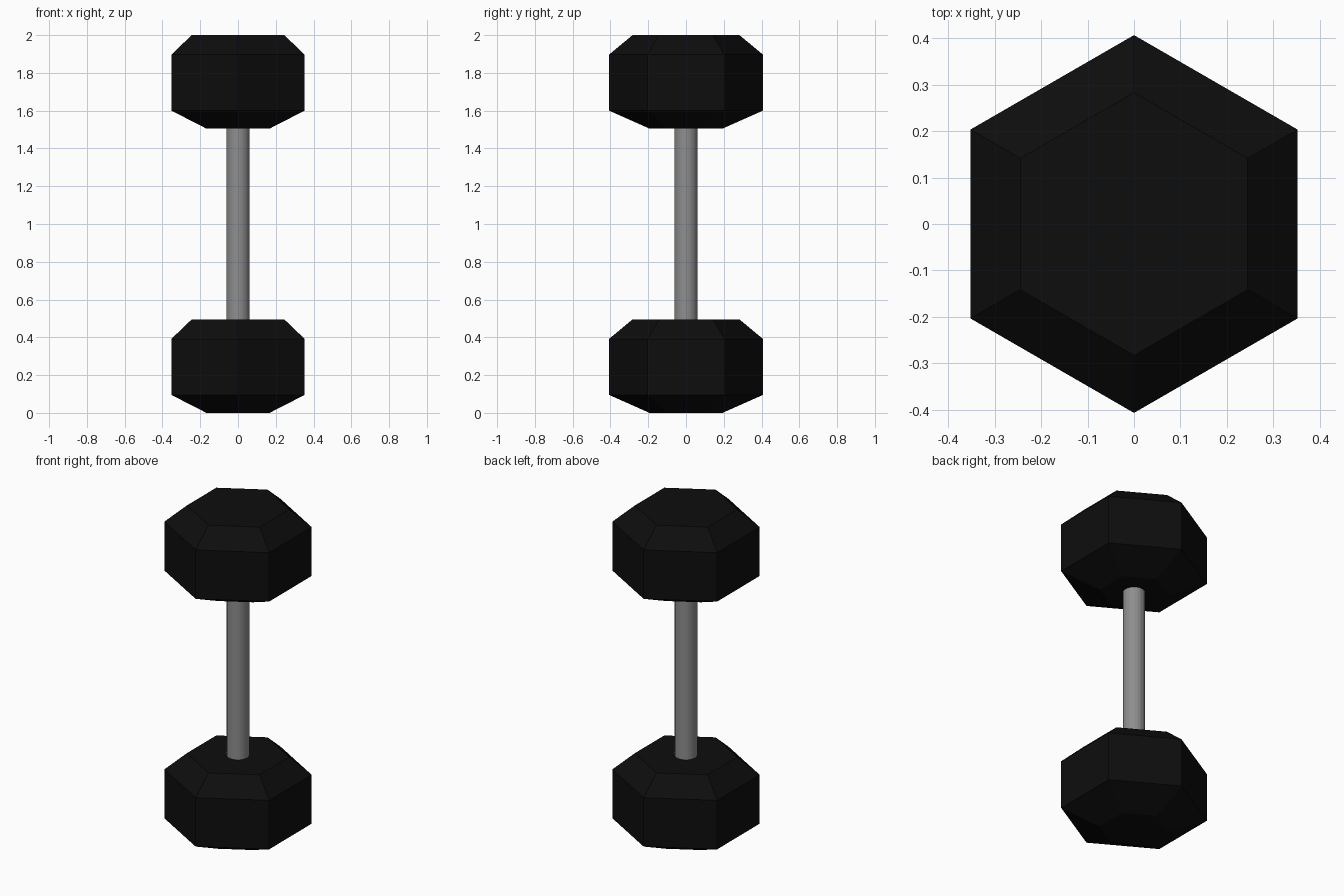
import bpy
import bmesh
from math import cos, sin, pi

if "Cube" in bpy.data.objects:
    bpy.data.objects.remove(bpy.data.objects["Cube"], do_unlink=True)


def make_material(name, value):
    mat = bpy.data.materials.new(name)
    mat.use_nodes = True
    colour = (value, value, value, 1)
    mat.diffuse_color = colour
    mat.node_tree.nodes["Principled BSDF"].inputs["Base Color"].default_value = colour
    return mat


def lathe(name, profile, sides, base, mat):
    """Stack of regular polygon rings given as (radius, height), capped at both ends."""
    bm = bmesh.new()
    rings = []
    for radius, z in profile:
        angles = [pi / 2 + 2 * pi * i / sides for i in range(sides)]
        rings.append([bm.verts.new((radius * cos(a), radius * sin(a), base + z)) for a in angles])
    for low, high in zip(rings, rings[1:]):
        for i in range(sides):
            j = (i + 1) % sides
            bm.faces.new((low[i], low[j], high[j], high[i]))
    bm.faces.new(rings[0][::-1])
    bm.faces.new(rings[-1])
    mesh = bpy.data.meshes.new(name)
    bm.to_mesh(mesh)
    bm.free()
    mesh.materials.append(mat)
    obj = bpy.data.objects.new(name, mesh)
    bpy.context.collection.objects.link(obj)
    return obj


black = make_material("black rubber", 0.004)
steel = make_material("grey steel", 0.27)

# Hexagonal weights with a steep lower bevel and a shallower upper one
weight_profile = [(0.193, 0), (0.407, 0.095), (0.407, 0.392), (0.283, 0.495)]
for name, base in (("lower_weight", 0), ("upper_weight", 1.505)):
    lathe(name, weight_profile, 6, base, black)

# Round grip bar, ends sunk into the weights
lathe("handle", [(0.062, 0), (0.062, 1.2)], 32, 0.4, steel)
